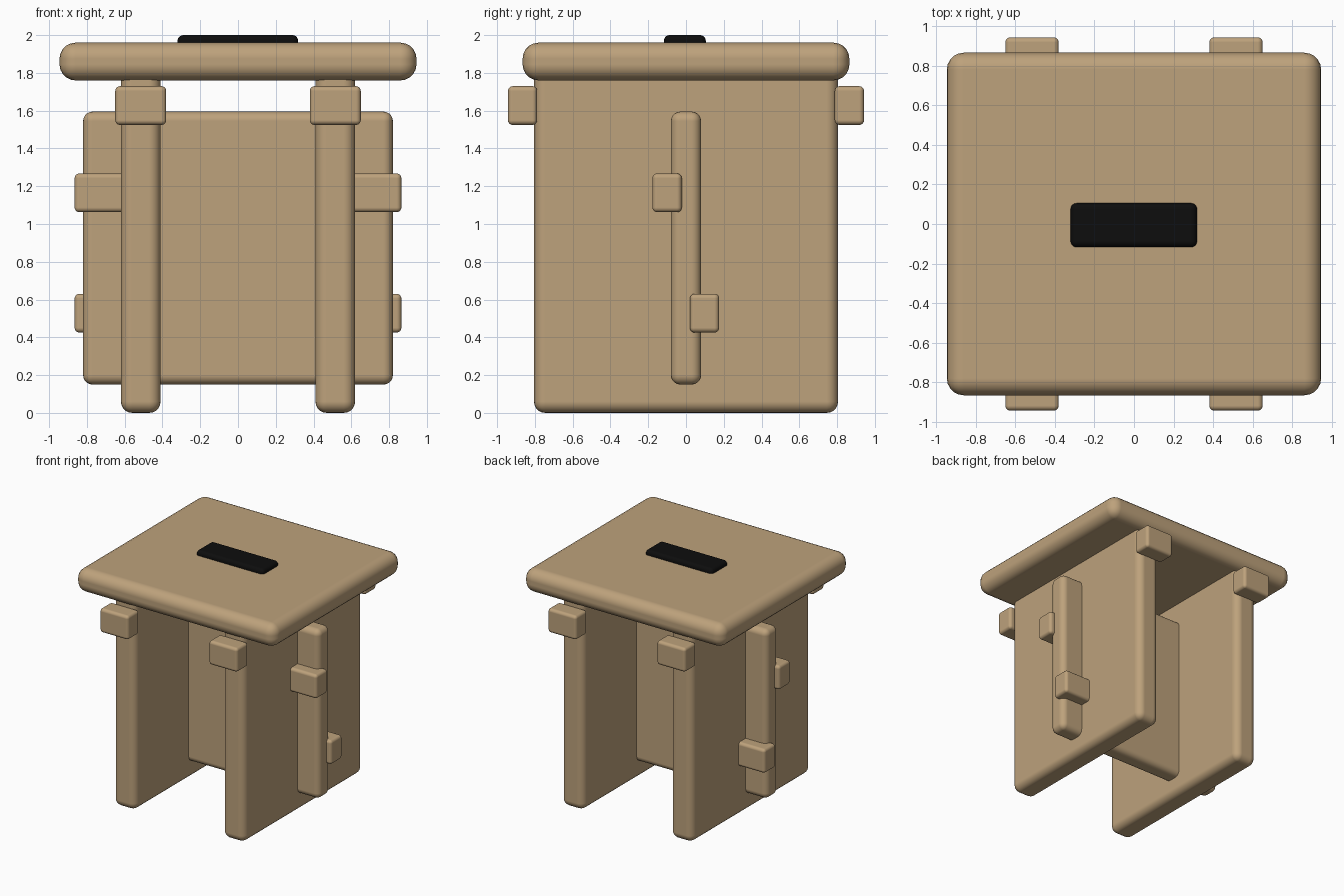
import bpy
import bmesh
import math
from mathutils import Vector

cube = bpy.data.objects.get("Cube")
if cube:
    bpy.data.objects.remove(cube, do_unlink=True)


def material(name, colour):
    mat = bpy.data.materials.new(name)
    mat.use_nodes = True
    mat.diffuse_color = colour
    bsdf = mat.node_tree.nodes["Principled BSDF"]
    bsdf.inputs["Base Color"].default_value = colour
    bsdf.inputs["Roughness"].default_value = 0.7
    return mat


wood = material("light wood", (0.51, 0.36, 0.20, 1))
black = material("black", (0.004, 0.004, 0.004, 1))


def block(name, low, high, radius, mat=wood):
    """Box between two corners with rounded, smooth edges."""
    low, high = Vector(low), Vector(high)
    centre, size = (low + high) / 2, high - low
    mesh = bpy.data.meshes.new(name)
    bm = bmesh.new()
    bmesh.ops.create_cube(bm, size=1)
    bmesh.ops.scale(bm, vec=size, verts=bm.verts)
    bm.to_mesh(mesh)
    bm.free()
    mesh.materials.append(mat)
    obj = bpy.data.objects.new(name, mesh)
    obj.location = centre
    bpy.context.collection.objects.link(obj)
    bevel = obj.modifiers.new("Rounded edges", "BEVEL")
    bevel.width = radius
    bevel.segments = 5
    bevel.harden_normals = True
    bpy.ops.object.select_all(action="DESELECT")
    bpy.context.view_layer.objects.active = obj
    obj.select_set(True)
    bpy.ops.object.shade_smooth_by_angle(angle=math.radians(40))
    return obj


def block_at(name, centre, size, radius):
    centre, half = Vector(centre), Vector(size) / 2
    return block(name, centre - half, centre + half, radius)


# Seat with its dark hand slot
block("seat", (-0.945, -0.865, 1.76), (0.945, 0.865, 1.96), 0.085)
block("hand_slot", (-0.32, -0.117, 1.90), (0.318, 0.105, 2.0), 0.03, black)

# Cross panel passing through both legs
block("cross_panel", (-0.82, -0.08, 0.15), (0.82, 0.08, 1.595), 0.05)

peg = (0.27, 0.155, 0.205)
for side, x in (("left", 1), ("right", -1)):
    # Upright leg panel
    block_at(side + "_leg", (x * 0.515, 0, 0.93), (0.21, 1.61, 1.86), 0.06)
    # Pegs under the seat, at the front and back edges of the leg
    for end, y in (("front", -1), ("back", 1)):
        block_at(f"{side}_{end}_seat_peg", (x * 0.515, y * 0.865, 1.627), peg, 0.025)
    # Wedges locking the cross panel against the leg
    block_at(side + "_upper_wedge", (x * 0.73, -0.1, 1.165), peg, 0.025)
    block_at(side + "_lower_wedge", (x * 0.73, 0.098, 0.528), peg, 0.025)
